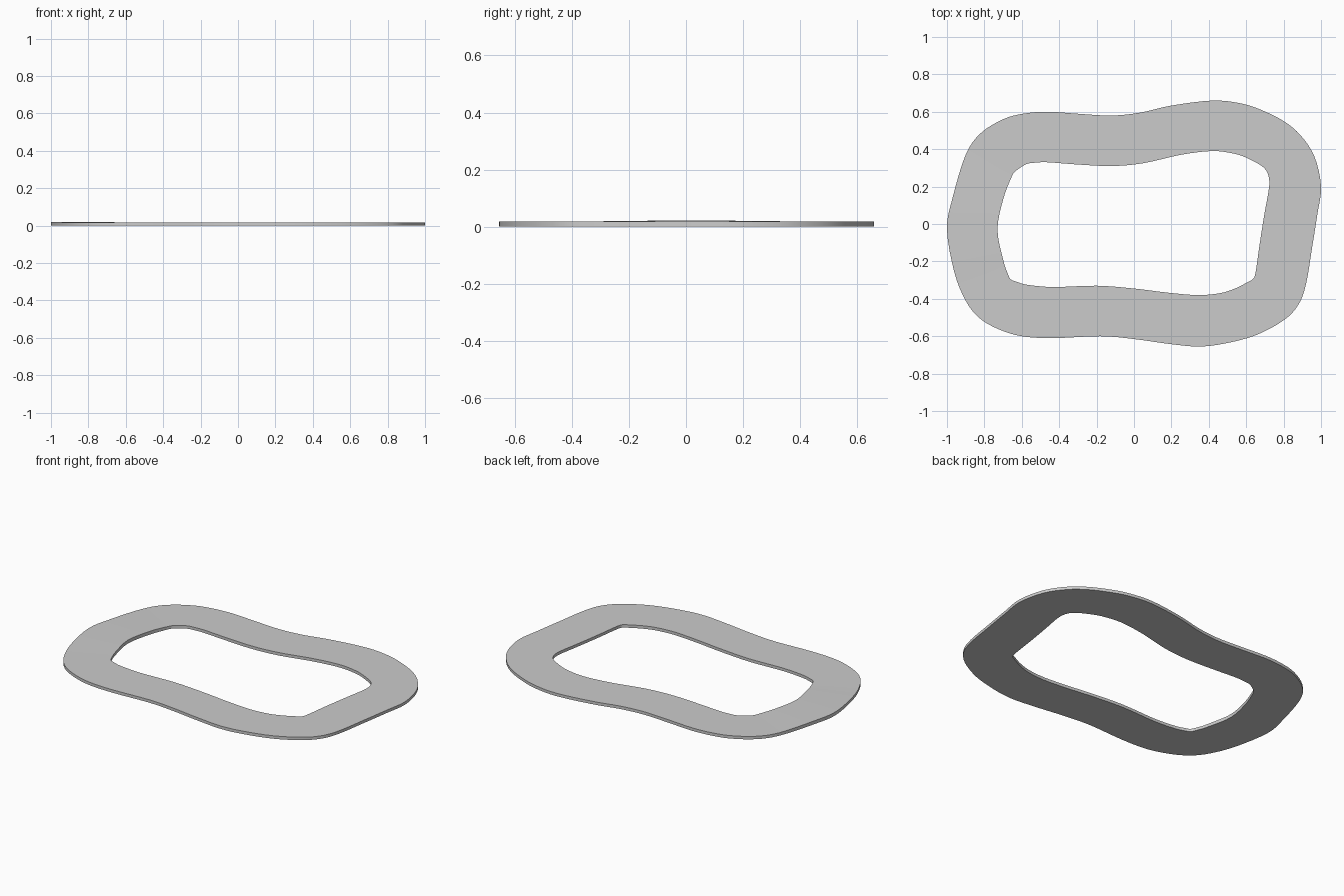
import bpy, bmesh
from mathutils import Vector

if "Cube" in bpy.data.objects:
    bpy.data.objects.remove(bpy.data.objects["Cube"])

# Paired stations round the loop: outer and inner edge of the track
OUTER = [(-1, -.03), (-.97, .14), (-.90, .37), (-.82, .485), (-.70, .56), (-.59, .59),
         (-.46, .60), (-.28, .588), (-.12, .58), (.03, .595), (.20, .633), (.42, .66),
         (.57, .645), (.68, .61), (.80, .55), (.89, .475), (.965, .36), (1, .20),
         (.98, .05), (.95, -.14), (.92, -.32), (.88, -.43), (.80, -.515), (.65, -.595),
         (.48, -.64), (.34, -.655), (.18, -.64), (0, -.615), (-.18, -.60), (-.43, -.61),
         (-.60, -.60), (-.73, -.56), (-.83, -.50), (-.90, -.41), (-.96, -.26)]
INNER = [(-.73, -.03), (-.70, .13), (-.655, .25), (-.63, .285), (-.575, .32), (-.525, .328),
         (-.46, .33), (-.30, .318), (-.12, .31), (.05, .325), (.25, .37), (.42, .39),
         (.54, .375), (.61, .35), (.68, .312), (.71, .28), (.723, .235), (.72, .18),
         (.695, .04), (.67, -.12), (.65, -.26), (.635, -.295), (.60, -.315), (.54, -.345),
         (.46, -.37), (.34, -.38), (.18, -.367), (0, -.345), (-.20, -.33), (-.43, -.337),
         (-.57, -.325), (-.63, -.308), (-.66, -.295), (-.677, -.26), (-.70, -.19)]
THICK, RISE, STEPS = .018, .003, 4


def smooth_loop(points):
    """Closed Catmull-Rom curve through the points."""
    p = [Vector(q) for q in points]
    n, out = len(p), []
    for i in range(n):
        a, b, c, d = p[i - 1], p[i], p[(i + 1) % n], p[(i + 2) % n]
        for s in range(STEPS):
            t = s / STEPS
            out.append(.5 * (2 * b + (c - a) * t + (2 * a - 5 * b + 4 * c - d) * t ** 2
                             + (3 * b - a - 3 * c + d) * t ** 3))
    return out


def top_height(p):
    """Flat surface with a very slight crest on the left straight."""
    crest = max(0, 1 - (abs(p.y - .02) / .35) ** 2) if p.x < -.5 else 0
    return THICK + RISE * crest


# Track: rectangular cross-sections joined into a closed ring
bm = bmesh.new()
sections = []
for o, i in zip(smooth_loop(OUTER), smooth_loop(INNER)):
    h = top_height(o)
    sections.append([bm.verts.new(c) for c in
                     ((o.x, o.y, 0), (o.x, o.y, h), (i.x, i.y, h), (i.x, i.y, 0))])
for k, a in enumerate(sections):
    b = sections[(k + 1) % len(sections)]
    for j in range(4):
        m = (j + 1) % 4
        bm.faces.new((a[j], a[m], b[m], b[j]))
bmesh.ops.recalc_face_normals(bm, faces=bm.faces)

mesh = bpy.data.meshes.new("track_loop")
bm.to_mesh(mesh)
bm.free()
track = bpy.data.objects.new("track_loop", mesh)
bpy.context.collection.objects.link(track)
bpy.context.view_layer.objects.active = track
track.select_set(True)
bpy.ops.object.shade_smooth_by_angle()
